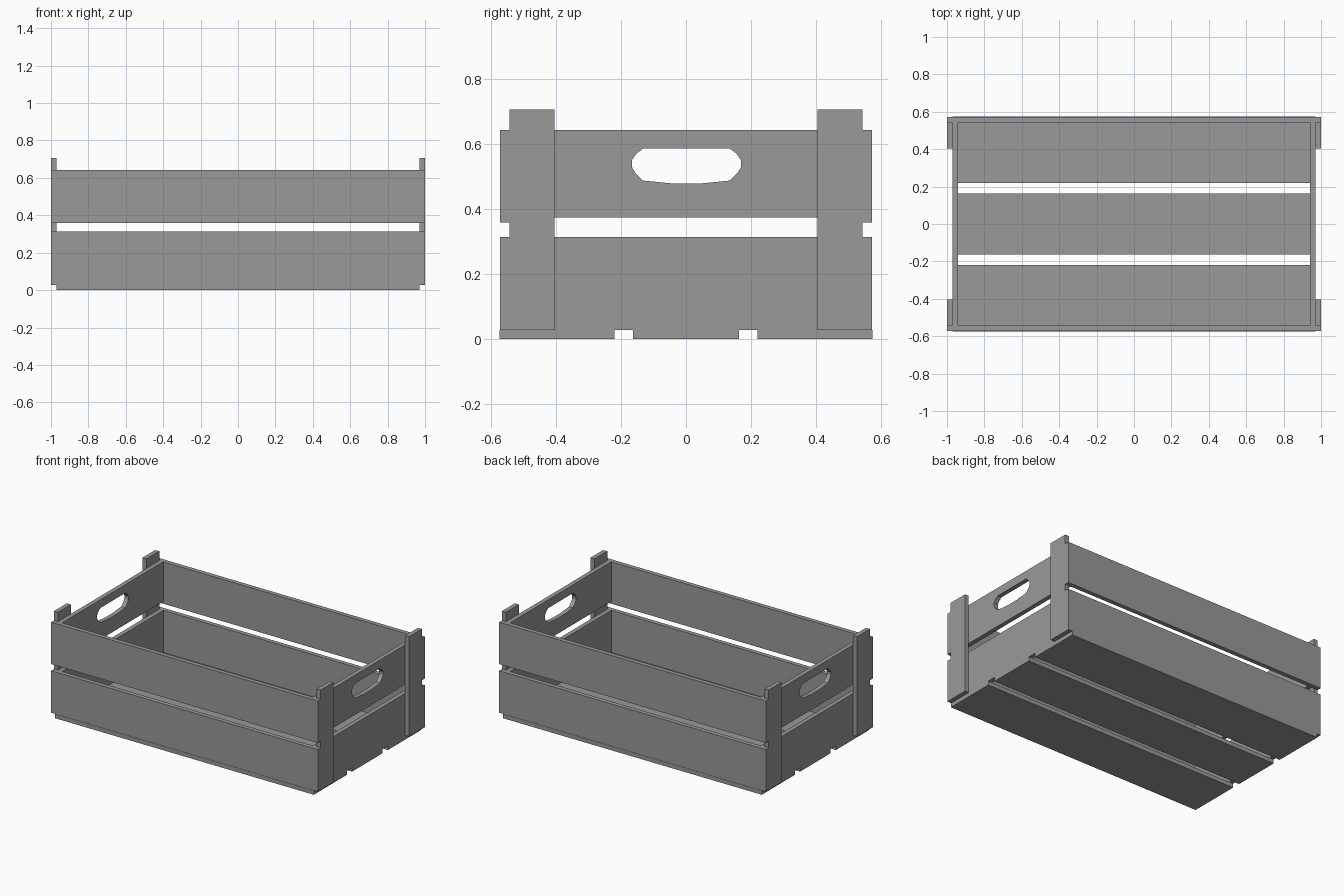
import bpy
import bmesh

if "Cube" in bpy.data.objects:
    bpy.data.objects.remove(bpy.data.objects["Cube"])

T = 0.028  # height of the bottom slats

# Dark grey for every board
grey = bpy.data.materials.new("dark_grey")
grey.diffuse_color = (0.32, 0.32, 0.32, 1)
grey.use_nodes = True
grey.node_tree.nodes["Principled BSDF"].inputs["Base Color"].default_value = grey.diffuse_color


def finish(name, bm):
    bmesh.ops.recalc_face_normals(bm, faces=bm.faces)
    mesh = bpy.data.meshes.new(name)
    bm.to_mesh(mesh)
    bm.free()
    mesh.materials.append(grey)
    obj = bpy.data.objects.new(name, mesh)
    bpy.context.collection.objects.link(obj)
    return obj


def board(name, x, y, z):
    """Box from (min, max) ranges."""
    bm = bmesh.new()
    bmesh.ops.create_cube(bm, size=1)
    for v in bm.verts:
        for i, (a, b) in enumerate((x, y, z)):
            v.co[i] = a if v.co[i] < 0 else b
    return finish(name, bm)


def span(side, a, b):
    return tuple(sorted((side * a, side * b)))


def handle_board(name, x, outline, hole):
    """Flat board in the yz plane with a hole, thickened along x."""
    bm = bmesh.new()
    edges = []
    for loop in (outline, hole):
        vs = [bm.verts.new((x[0], y, z)) for y, z in loop]
        edges += [bm.edges.new((vs[i - 1], vs[i])) for i in range(len(vs))]
    bmesh.ops.triangle_fill(bm, edges=edges, use_beauty=True, normal=(1, 0, 0))
    res = bmesh.ops.extrude_face_region(bm, geom=bm.faces[:], use_keep_orig=True)
    moved = [g for g in res["geom"] if isinstance(g, bmesh.types.BMVert)]
    bmesh.ops.translate(bm, verts=moved, vec=(x[1] - x[0], 0, 0))
    return finish(name, bm)


# Bottom slats
for label, y in (("front", (-0.574, -0.22)), ("middle", (-0.163, 0.163)),
                 ("back", (0.22, 0.574))):
    board("bottom_slat_" + label, (-0.97, 0.97), y, (0, T))

# Long side boards
for label, s in (("front", -1), ("back", 1)):
    board(label + "_lower_board", (-1, 1), span(s, 0.542, 0.572), (T, 0.313))
    board(label + "_upper_board", (-1, 1), span(s, 0.542, 0.572), (0.358, 0.642))

# End boards, with a handle hole in the upper one, and corner posts
outline = [(-0.542, 0.373), (0.542, 0.373), (0.542, 0.642), (-0.542, 0.642)]
half_hole = [(0.045, 0.478), (0.135, 0.487), (0.159, 0.511), (0.169, 0.528),
             (0.169, 0.55), (0.155, 0.57), (0.134, 0.586)]
hole = half_hole + [(-y + 0.003, z) for y, z in reversed(half_hole)]
for label, s in (("left", -1), ("right", 1)):
    x = span(s, 0.94, 0.97)
    board(label + "_lower_end_board", x, (-0.542, 0.542), (T, 0.313))
    handle_board(label + "_handle_board", x, outline, hole)
    for depth, t in (("front", -1), ("back", 1)):
        board(f"{label}_{depth}_post", span(s, 0.97, 1.0),
              span(t, 0.405, 0.542), (T, 0.706))
